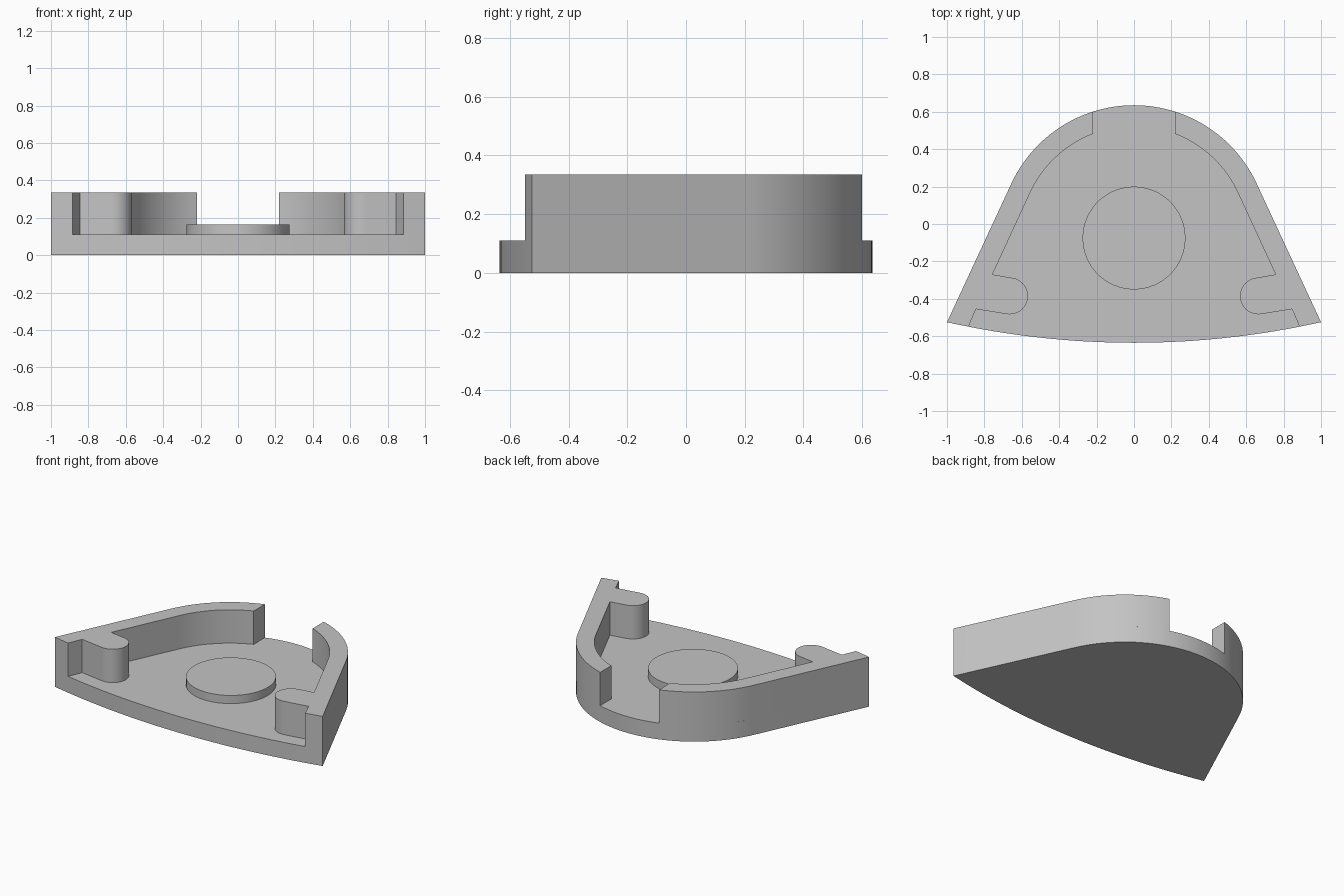
import bpy, bmesh
from math import acos, atan2, cos, sin, radians, pi

cube = bpy.data.objects.get("Cube")
if cube:
    bpy.data.objects.remove(cube, do_unlink=True)

# Main dimensions
FLOOR_TOP, DISC_TOP, WALL_TOP = 0.11, 0.165, 0.335
CENTRE_Y, OUTER_R, INNER_R = -0.088, 0.723, 0.611
CORNER = (1.0, -0.525)
GAP = 0.22
FRONT_R = 4.6
FRONT_Y = -0.635 + FRONT_R
SIDE_ANGLE = radians(25)

grey = bpy.data.materials.new("plain_grey")
grey.use_nodes = True
grey.diffuse_color = (0.55, 0.55, 0.55, 1)
grey.node_tree.nodes["Principled BSDF"].inputs["Base Color"].default_value = grey.diffuse_color


def arc(cx, cy, r, start, end, steps):
    angles = [start + (end - start) * i / steps for i in range(steps + 1)]
    return [(cx + r * cos(a), cy + r * sin(a)) for a in angles]


def front_curve(x):
    return FRONT_Y - (FRONT_R ** 2 - x ** 2) ** 0.5


def prism(name, outline, bottom, top):
    bm = bmesh.new()
    face = bm.faces.new([bm.verts.new((x, y, bottom)) for x, y in outline])
    extruded = bmesh.ops.extrude_face_region(bm, geom=[face])["geom"]
    verts = [g for g in extruded if isinstance(g, bmesh.types.BMVert)]
    bmesh.ops.translate(bm, verts=verts, vec=(0, 0, top - bottom))
    bmesh.ops.recalc_face_normals(bm, faces=bm.faces)
    mesh = bpy.data.meshes.new(name)
    bm.to_mesh(mesh)
    bm.free()
    mesh.materials.append(grey)
    obj = bpy.data.objects.new(name, mesh)
    bpy.context.collection.objects.link(obj)
    bpy.ops.object.select_all(action='DESELECT')
    obj.select_set(True)
    bpy.context.view_layer.objects.active = obj
    bpy.ops.object.shade_smooth_by_angle(angle=radians(30))
    return obj


# Floor: shallow bowed front, straight flanks and rounded back
half_sweep = atan2(CORNER[0], FRONT_Y - CORNER[1])
front = arc(0, FRONT_Y, FRONT_R, -pi / 2 - half_sweep, -pi / 2 + half_sweep, 32)
back = arc(0, CENTRE_Y, OUTER_R, SIDE_ANGLE, pi - SIDE_ANGLE, 48)
prism("floor_plate", front + back, 0, FLOOR_TOP)

# Raised disc on the floor
prism("centre_disc", arc(0, -0.075, 0.275, 0, 2 * pi, 64)[:-1], FLOOR_TOP, DISC_TOP)

# Side wall with rounded inward lug, mirrored; the back gap stays open
outer = arc(0, CENTRE_Y, OUTER_R, SIDE_ANGLE, acos(GAP / OUTER_R), 20)
inner = arc(0, CENTRE_Y, INNER_R, acos(GAP / INNER_R), SIDE_ANGLE, 20)
lug = arc(0.665, -0.385, 0.098, radians(100), radians(280), 20)
foot = [(x, front_curve(x)) for x in (0.885, 0.94)]
outline = [CORNER] + outer + inner + [(0.757, -0.27)] + lug + [(0.845, -0.455)] + foot
wall = prism("side_walls", outline, FLOOR_TOP, WALL_TOP)
mirror = wall.modifiers.new("mirror_sides", 'MIRROR')
mirror.use_axis[0] = True
mirror.use_mirror_merge = False
